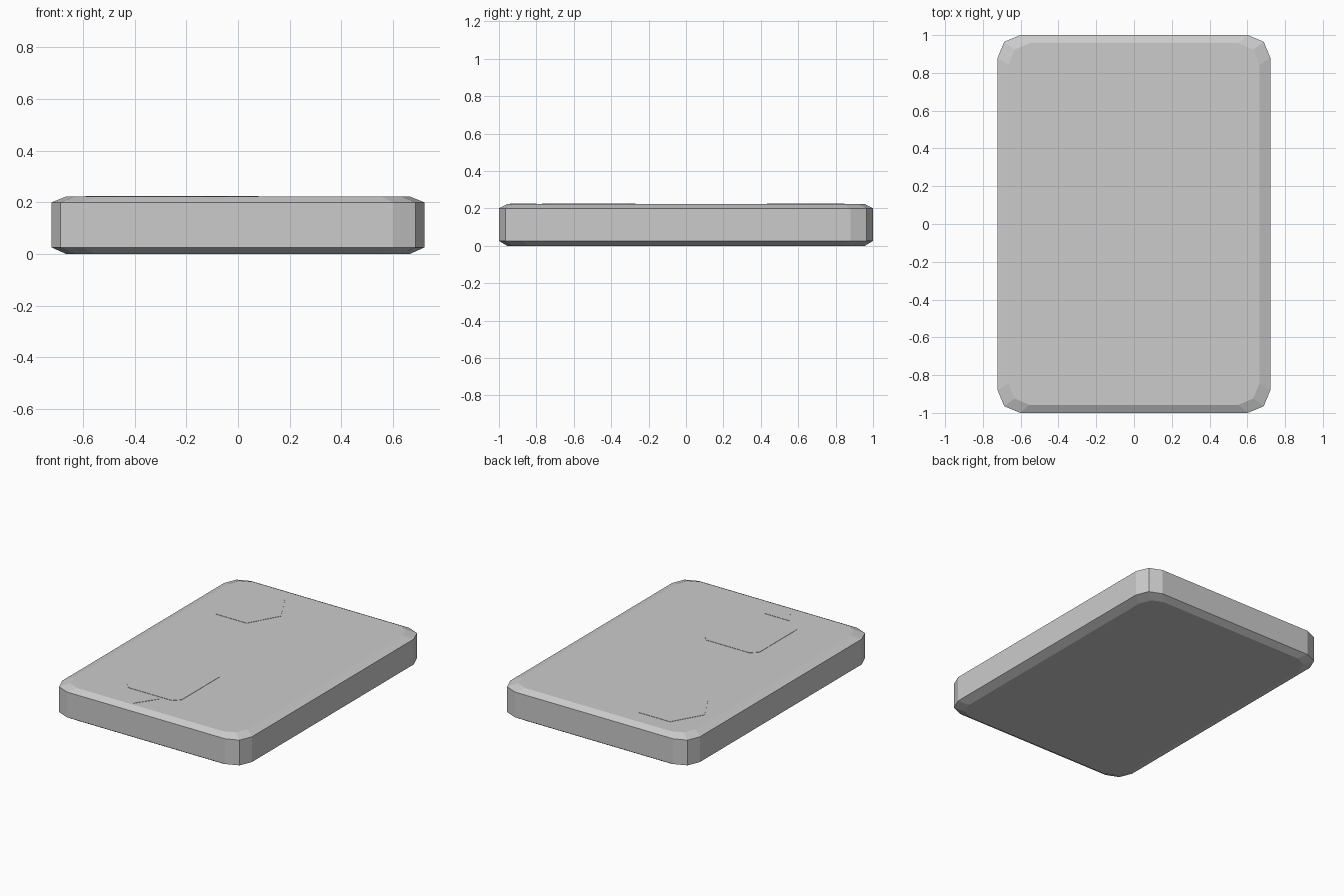
import bpy, bmesh
from math import cos, sin, pi

if "Cube" in bpy.data.objects:
    bpy.data.objects.remove(bpy.data.objects["Cube"])


def rounded_rect(hx, hy, r, seg=2):
    """Counter-clockwise rectangle outline with segmented corners."""
    pts = []
    for q, (sx, sy) in enumerate([(1, 1), (-1, 1), (-1, -1), (1, -1)]):
        for i in range(seg + 1):
            a = (q + i / seg) * pi / 2
            pts.append((sx * (hx - r) + r * cos(a), sy * (hy - r) + r * sin(a)))
    return pts


def loft(name, outline, layers, loc=(0, 0)):
    """Stack scaled copies of an outline; each layer is (z, x scale, y scale)."""
    bm = bmesh.new()
    rings = [[bm.verts.new((x * kx + loc[0], y * ky + loc[1], z)) for x, y in outline]
             for z, kx, ky in layers]
    n = len(outline)
    for lo, hi in zip(rings, rings[1:]):
        for i in range(n):
            j = (i + 1) % n
            bm.faces.new((lo[i], lo[j], hi[j], hi[i]))
    bm.faces.new(rings[0][::-1])
    bm.faces.new(rings[-1])
    bmesh.ops.recalc_face_normals(bm, faces=bm.faces)
    mesh = bpy.data.meshes.new(name)
    bm.to_mesh(mesh)
    bm.free()
    obj = bpy.data.objects.new(name, mesh)
    bpy.context.collection.objects.link(obj)
    return obj


# Chamfered slab body
TOP = 0.223
loft("slab_body", rounded_rect(0.722, 1.0, 0.12),
     [(0, 0.92, 0.957), (0.026, 1, 1), (0.2, 1, 1), (TOP, 0.92, 0.957)])

# Thin shapes lying on the top face
thin = [(TOP - 0.01, 1, 1), (TOP + 0.002, 1, 1)]
hexagon = [(0.235 * cos(i * pi / 3), 0.24 * sin(i * pi / 3)) for i in range(6)]
loft("hexagon_inlay", hexagon, thin, (-0.355, 0.64))
loft("square_inlay", rounded_rect(0.21, 0.25, 0.045, 1), thin, (-0.13, -0.52))
loft("pointer_inlay", [(-0.095, 0), (0, -0.14), (0.095, 0)], thin, (-0.137, -0.80))
